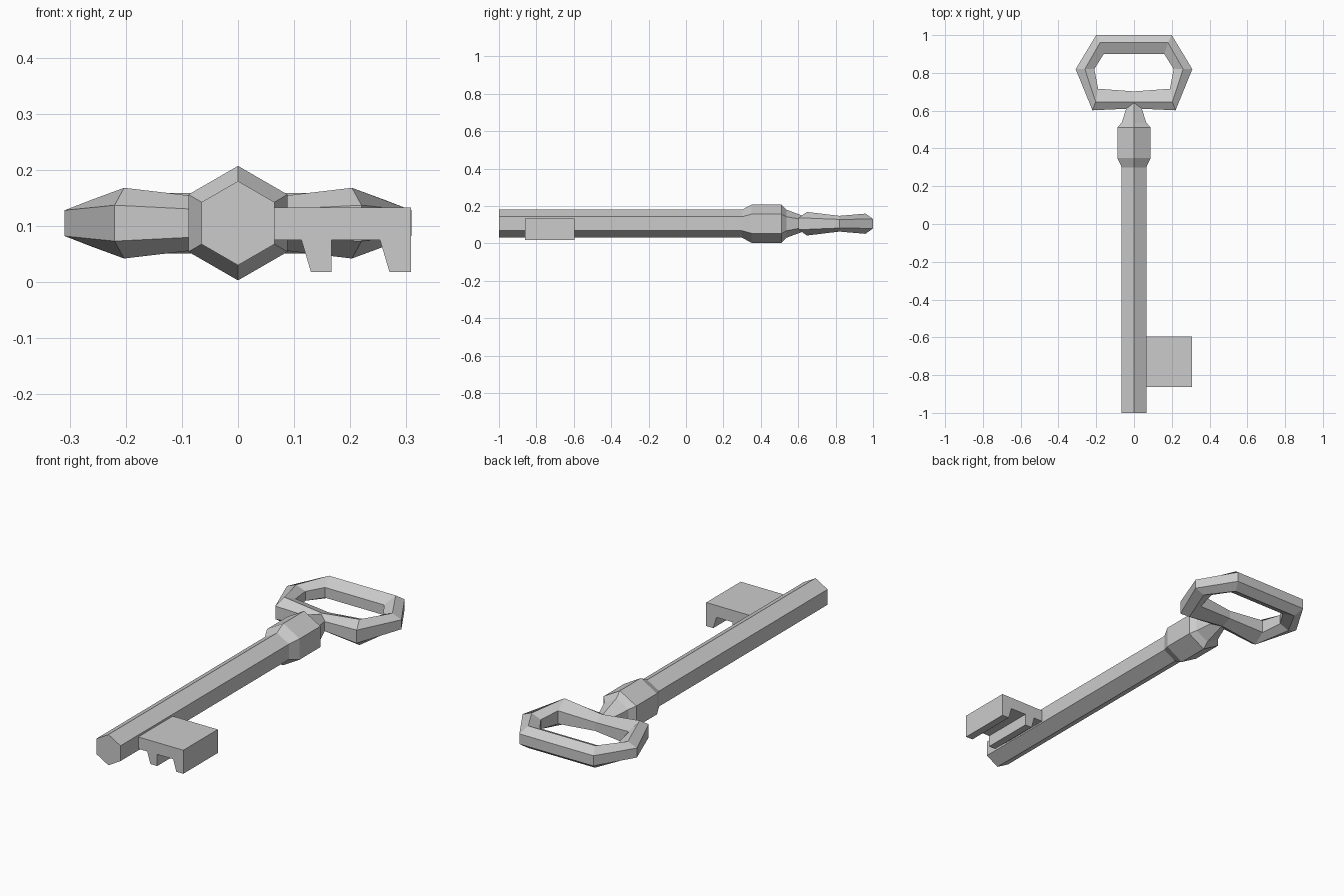
import bpy, bmesh
from math import sin, cos, pi

if "Cube" in bpy.data.objects:
    bpy.data.objects.remove(bpy.data.objects["Cube"])

ZC = 0.105  # height of the key's centre plane


def make_object(name, rings, closed_loop=False):
    """Bridge a list of equal-length point rings into a flat-shaded mesh."""
    bm = bmesh.new()
    vs = [[bm.verts.new(p) for p in ring] for ring in rings]
    n = len(rings[0])
    pairs = list(zip(vs, vs[1:]))
    if closed_loop:
        pairs.append((vs[-1], vs[0]))
    else:
        bm.faces.new(vs[0])
        bm.faces.new(vs[-1])
    for a, b in pairs:
        for i in range(n):
            j = (i + 1) % n
            bm.faces.new((a[i], a[j], b[j], b[i]))
    bmesh.ops.recalc_face_normals(bm, faces=bm.faces)
    mesh = bpy.data.meshes.new(name)
    bm.to_mesh(mesh)
    bm.free()
    obj = bpy.data.objects.new(name, mesh)
    bpy.context.collection.objects.link(obj)
    return obj


def hexagon(y, r):
    return [(r * sin(i * pi / 3) , y, ZC + r * cos(i * pi / 3)) for i in range(6)]


# Hexagonal shaft with collar and tapered neck: (y, radius)
stations = [(-1, 0.075), (0.30, 0.075), (0.35, 0.102), (0.51, 0.102),
            (0.537, 0.075), (0.648, 0.034)]
make_object("shaft_and_collar", [hexagon(y, r) for y, r in stations])

# Bow: outer xy, outer half height, ridge xy, ridge half height, inner xy, inner half height
right_half = [
    ((0.20, 1.00), 0.025, (0.18, 0.96), 0.054, (0.16, 0.90), 0.025),
    ((0.309, 0.82), 0.023, (0.26, 0.82), 0.042, (0.21, 0.82), 0.023),
    ((0.22, 0.602), 0.032, (0.203, 0.647), 0.063, (0.19, 0.716), 0.032),
]
middle = ((0, 0.612), 0.021, (0, 0.647), 0.039, (0, 0.702), 0.021)


def bow_section(sec, side):
    (ox, oy), oh, (rx, ry), rh, (ix, iy), ih = sec
    return [(side * ox, oy, ZC - oh), (side * ox, oy, ZC + oh),
            (side * rx, ry, ZC + rh), (side * ix, iy, ZC + ih),
            (side * ix, iy, ZC - ih), (side * rx, ry, ZC - rh)]


sections = [bow_section(s, 1) for s in right_half]
sections.append(bow_section(middle, 1))
sections += [bow_section(s, -1) for s in reversed(right_half)]
make_object("bow", sections, closed_loop=True)

# Toothed bit, an extruded profile in x and z
profile = [(0.055, 0.133), (0.308, 0.133), (0.308, 0.018), (0.27, 0.018),
           (0.253, 0.075), (0.167, 0.075), (0.167, 0.018), (0.13, 0.018),
           (0.113, 0.075), (0.055, 0.075)]
make_object("bit", [[(x, y, z) for x, z in profile] for y in (-0.862, -0.596)])
